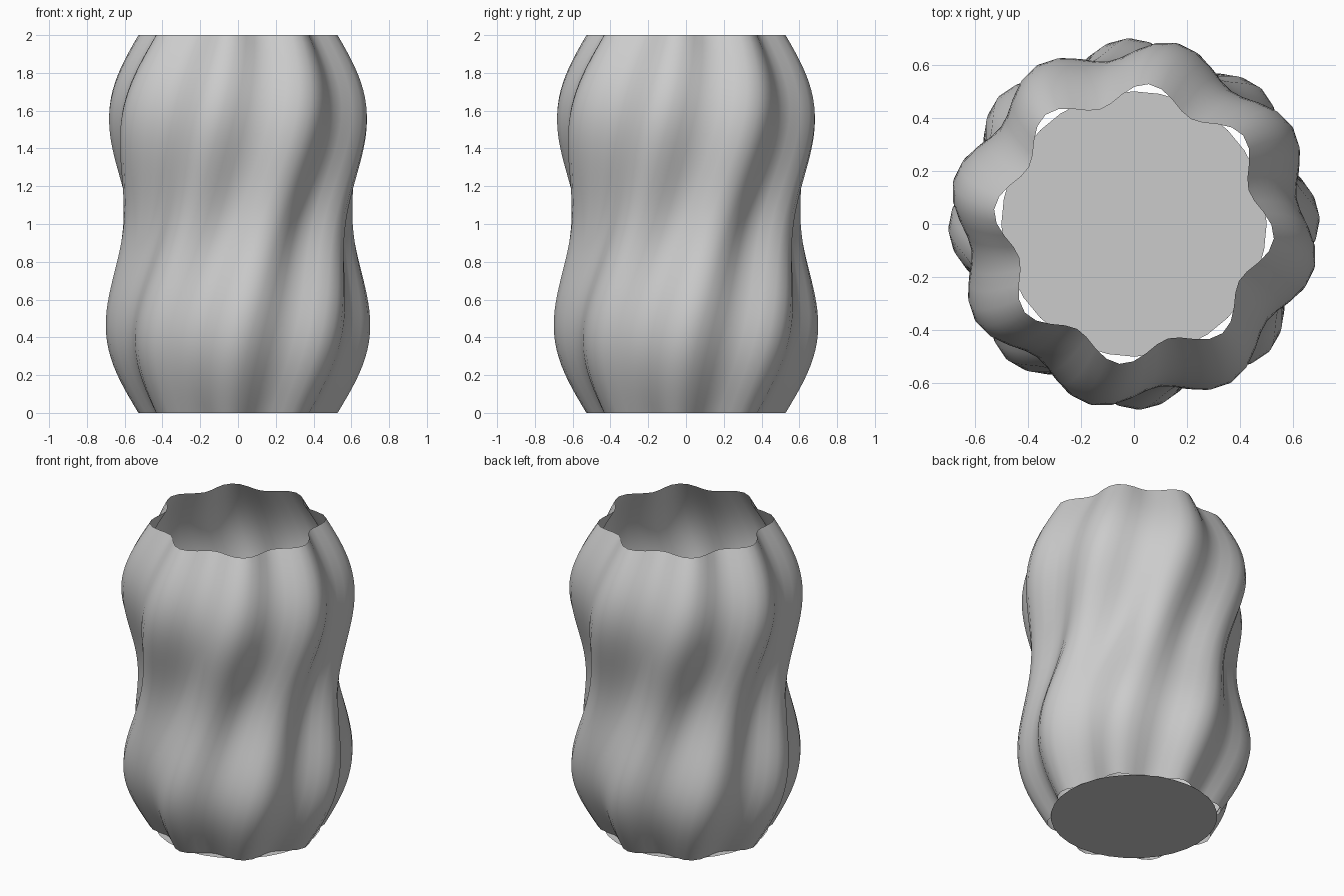
import bpy
import bmesh
from math import sin, cos, pi, radians, tau

HEIGHT = 2.0
SEGMENTS = 64
RINGS = 48
LOBES = 8
LOBE_DEPTH = 0.04

cube = bpy.data.objects.get("Cube")
if cube:
    bpy.data.objects.remove(cube, do_unlink=True)

# One plain grey for the whole vase
grey = bpy.data.materials.new("plain grey")
grey.use_nodes = True
grey.diffuse_color = (0.6, 0.6, 0.6, 1)
grey.node_tree.nodes["Principled BSDF"].inputs["Base Color"].default_value = (0.6, 0.6, 0.6, 1)


def make_object(name, bm):
    mesh = bpy.data.meshes.new(name)
    bm.to_mesh(mesh)
    bm.free()
    mesh.materials.append(grey)
    obj = bpy.data.objects.new(name, mesh)
    bpy.context.collection.objects.link(obj)
    return obj


def mean_radius(t):
    # Two bulges with a waist between them
    return 0.49 + 0.17 * sin(pi * t) + 0.07 * sin(3 * pi * t)


def twist(z):
    # Lobes turn one full lobe step from foot to rim
    return radians(16.5 + 22.5 * (z - 1) + 3 * sin(pi * (z - 1)))


# Fluted, twisted wall: an open single-sheet shell
bm = bmesh.new()
rings = []
for i in range(RINGS + 1):
    t = i / RINGS
    z = HEIGHT * t
    ring = []
    for j in range(SEGMENTS):
        a = tau * j / SEGMENTS + twist(z)
        r = mean_radius(t) + LOBE_DEPTH * cos(LOBES * (a - twist(z)))
        ring.append(bm.verts.new((r * cos(a), r * sin(a), z)))
    rings.append(ring)
for low, high in zip(rings, rings[1:]):
    for j in range(SEGMENTS):
        k = (j + 1) % SEGMENTS
        face = bm.faces.new((low[j], low[k], high[k], high[j]))
        face.smooth = True
make_object("vase_wall", bm)

# Flat round base
bm = bmesh.new()
bmesh.ops.create_circle(bm, cap_ends=True, segments=32, radius=0.5)
for face in bm.faces:
    if face.normal.z > 0:
        face.normal_flip()
make_object("vase_base", bm)
